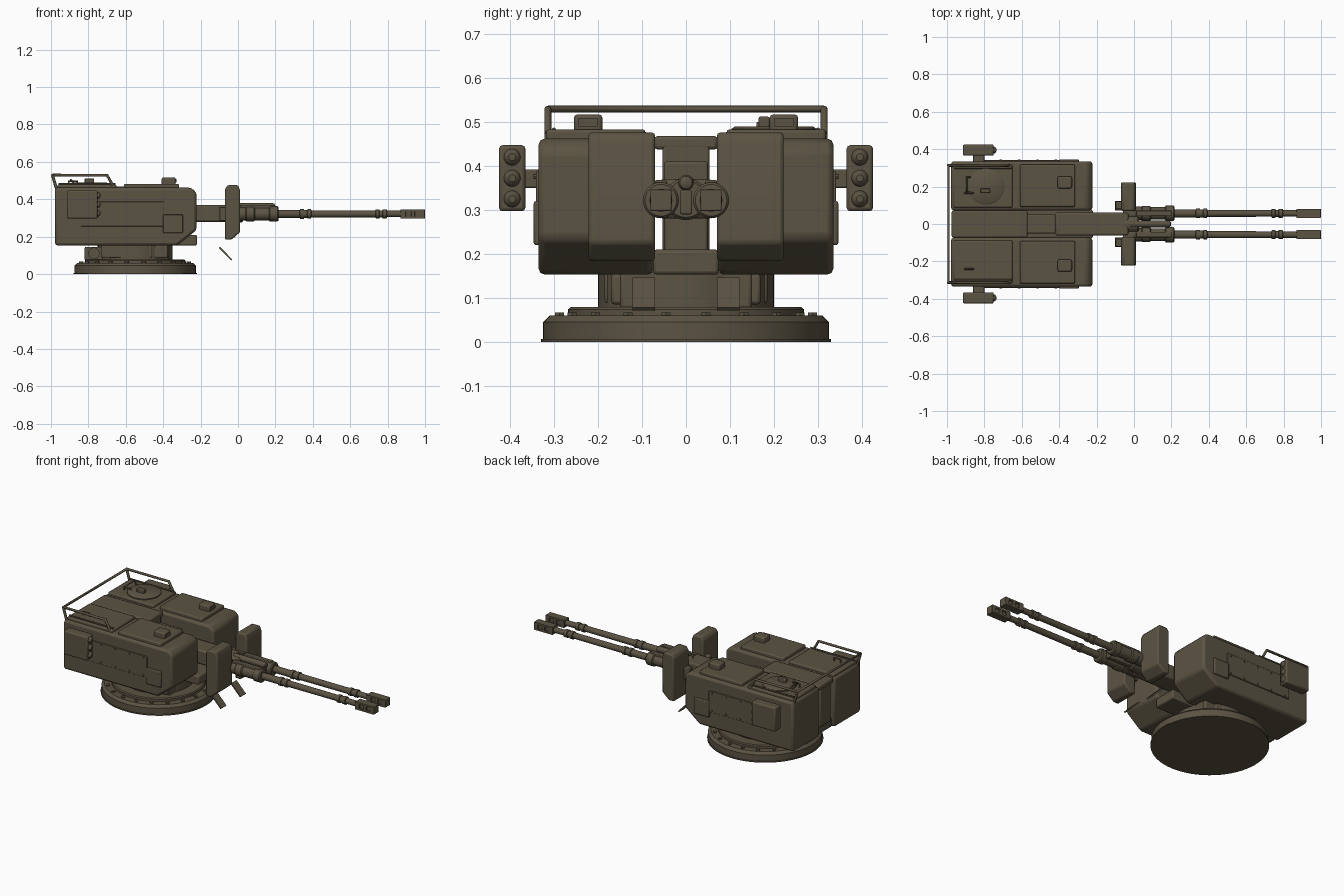
import bpy, bmesh, math
from mathutils import Matrix, Vector

paint = bpy.data.materials.new("olive_brown_paint")
paint.diffuse_color = (0.105, 0.087, 0.056, 1)


def finish(name, bm, bevel=0.0, smooth=35):
    bmesh.ops.recalc_face_normals(bm, faces=bm.faces)
    me = bpy.data.meshes.new(name)
    bm.to_mesh(me)
    bm.free()
    ob = bpy.data.objects.new(name, me)
    bpy.context.collection.objects.link(ob)
    me.materials.append(paint)
    if bevel:
        m = ob.modifiers.new("bevel", 'BEVEL')
        m.width, m.segments, m.limit_method = bevel, 2, 'ANGLE'
    bpy.ops.object.select_all(action='DESELECT')
    bpy.context.view_layer.objects.active = ob
    ob.select_set(True)
    bpy.ops.object.shade_smooth_by_angle(angle=math.radians(smooth))
    return ob


def box(name, x, y, z, bevel=0.0):
    """Box from three (min, max) ranges."""
    bm = bmesh.new()
    bmesh.ops.create_cube(bm, size=1)
    for v in bm.verts:
        for i, (a, b) in enumerate((x, y, z)):
            v.co[i] = (a + b) / 2 + v.co[i] * (b - a)
    return finish(name, bm, bevel)


def extrude(name, pts, y0, y1, bevel=0.0):
    """Side profile (x, z) extruded along y."""
    bm = bmesh.new()
    f = bm.faces.new([bm.verts.new((x, y0, z)) for x, z in pts])
    r = bmesh.ops.extrude_face_region(bm, geom=[f])
    bmesh.ops.translate(bm, vec=(0, y1 - y0, 0),
                        verts=[v for v in r['geom'] if isinstance(v, bmesh.types.BMVert)])
    return finish(name, bm, bevel)


def lathe(name, pts, pos, axis='Z', n=32):
    """Profile of (radius, height) turned round an axis, ends capped."""
    bm = bmesh.new()
    rot = {'Z': Matrix(), 'X': Matrix.Rotation(math.pi / 2, 4, 'Y'),
           'Y': Matrix.Rotation(-math.pi / 2, 4, 'X')}[axis]
    rings = []
    for r, h in pts:
        rings.append([bm.verts.new(Vector(pos) + rot @ Vector((
            r * math.cos(2 * math.pi * i / n), r * math.sin(2 * math.pi * i / n), h))) for i in range(n)])
    for a, b in zip(rings, rings[1:]):
        for i in range(n):
            bm.faces.new((a[i], a[(i + 1) % n], b[(i + 1) % n], b[i]))
    bm.faces.new(rings[0])
    bm.faces.new(rings[-1])
    return finish(name, bm)


def tube(name, pts, r):
    """Bent bar along a path."""
    cu = bpy.data.curves.new(name, 'CURVE')
    cu.dimensions, cu.bevel_depth, cu.bevel_resolution, cu.use_fill_caps = '3D', r, 2, True
    sp = cu.splines.new('POLY')
    sp.points.add(len(pts) - 1)
    for p, c in zip(sp.points, pts):
        p.co = (*c, 1)
    ob = bpy.data.objects.new(name, cu)
    bpy.context.collection.objects.link(ob)
    cu.materials.append(paint)


def span(s, a, b):
    return tuple(sorted((s * a, s * b)))


# base ring with bolts
CX = -0.55
lathe("base_ring", [(0.33, 0), (0.33, 0.007), (0.325, 0.007), (0.325, 0.045), (0.31, 0.06),
                    (0.268, 0.06), (0.268, 0.074), (0.262, 0.079)], (CX, 0, 0), n=64)
for i in range(20):
    a = 2 * math.pi * (i + 0.5) / 20
    lathe("base_bolt", [(0.012, 0), (0.012, 0.008)],
          (CX + 0.291 * math.cos(a), 0.291 * math.sin(a), 0.059), n=6)

# pedestal
lathe("pedestal_drum", [(0.2, 0.07), (0.2, 0.16)], (CX, 0, 0), n=48)
box("pedestal_block", (-0.73, -0.37), (-0.15, 0.15), (0.075, 0.16), 0.008)
for s in (1, -1):
    box("pedestal_side", (-0.73, -0.46), span(s, 0.1, 0.185), (0.088, 0.16), 0.006)
    box("pedestal_lug", (-0.46, -0.375), span(s, 0.115, 0.17), (0.085, 0.155), 0.008)
    lathe("pedestal_motor", [(0.03, -0.04), (0.03, 0.035), (0.024, 0.04)], (-0.77, s * 0.13, 0.112), 'Y', 24)
    box("motor_mount", (-0.82, -0.72), span(s, 0.08, 0.15), (0.075, 0.145), 0.006)

# centre spine between the two halves
box("centre_floor", (-0.96, -0.22), (-0.075, 0.075), (0.153, 0.21), 0.008)
box("centre_spine", (-0.965, -0.42), (-0.05, 0.05), (0.2, 0.41), 0.006)
box("centre_roof", (-0.975, -0.57), (-0.072, 0.072), (0.437, 0.468), 0.008)
box("centre_rear", (-0.97, -0.57), (-0.053, 0.053), (0.2, 0.45), 0.006)
box("gun_cradle", (-0.42, -0.03), (-0.062, 0.062), (0.28, 0.37), 0.01)

hull = [(-0.978, 0.153), (-0.325, 0.153), (-0.222, 0.235), (-0.222, 0.435), (-0.25, 0.462), (-0.978, 0.462)]
shield = [(-0.07, 0.455), (-0.055, 0.476), (0.0, 0.476), (0.012, 0.445), (0.012, 0.225),
          (-0.035, 0.184), (-0.07, 0.184)]

for s in (1, -1):
    # hull half and roof plates
    extrude("hull_half", hull, *span(s, 0.073, 0.335), bevel=0.014)
    box("rear_roof_plate", (-0.965, -0.65), span(s, 0.088, 0.318), (0.45, 0.478), 0.007)
    box("front_roof_plate", (-0.61, -0.315), span(s, 0.092, 0.318), (0.45, 0.483), 0.007)
    box("roof_sensor", (-0.408, -0.333), span(s, 0.19, 0.255), (0.475, 0.517), 0.008)
    box("roof_sensor_visor", (-0.335, -0.329), span(s, 0.2, 0.245), (0.49, 0.508))
    tube("roof_side_bar", [(-0.96, s * 0.3, 0.482), (-0.655, s * 0.3, 0.482)], 0.005)

    # side panel, bolts and box
    box("side_panel", (-0.84, -0.395), span(s, 0.33, 0.341), (0.255, 0.388), 0.003)
    for i in range(5):
        for z in (0.267, 0.376):
            lathe("panel_bolt", [(0.006, -0.004), (0.006, 0.004)],
                  (-0.81 + i * 0.098, s * 0.342, z), 'Y', 8)
    box("side_box", (-0.4, -0.295), span(s, 0.325, 0.346), (0.22, 0.32), 0.005)

    # grenade launcher
    box("launcher_bracket", (-0.86, -0.8), span(s, 0.33, 0.372), (0.35, 0.392), 0.004)
    box("launcher_body", (-0.915, -0.75), span(s, 0.365, 0.425), (0.297, 0.447), 0.008)
    for z in (0.325, 0.372, 0.42):
        lathe("launcher_tube", [(0.019, 0), (0.019, 0.006), (0.015, 0.014), (0.008, 0.019)],
              (-0.755, s * 0.395, z), 'X', 20)

    # gun shield with back stay
    extrude("gun_shield", shield, *span(s, 0.07, 0.222), bevel=0.008)
    box("shield_stay", (-0.1, -0.06), span(s, 0.08, 0.12), (0.285, 0.36), 0.005)
    box("shield_mount", (-0.06, 0.0), span(s, 0.05, 0.085), (0.285, 0.365))

    # ejection chute
    extrude("ejection_chute", [(-0.102, 0.14), (-0.096, 0.146), (-0.03, 0.078), (-0.036, 0.072)],
            *span(s, 0.071, 0.122))

    # gun sleeve, barrel and collars
    g = (0, s * 0.057, 0.322)
    lathe("gun_sleeve", [(0.036, -0.06), (0.036, 0.04), (0.04, 0.045), (0.04, 0.085), (0.034, 0.09),
                         (0.034, 0.165), (0.041, 0.17), (0.041, 0.21), (0.036, 0.216), (0.02, 0.217)], g, 'X', 28)
    lathe("gun_barrel", [(0.021, 0.2), (0.021, 0.33), (0.026, 0.332), (0.026, 0.352), (0.021, 0.354),
                         (0.021, 0.37), (0.025, 0.372), (0.025, 0.39), (0.019, 0.392), (0.018, 0.735),
                         (0.024, 0.737), (0.024, 0.755), (0.019, 0.757), (0.019, 0.772), (0.024, 0.774),
                         (0.024, 0.795), (0.017, 0.797), (0.017, 0.88)], g, 'X', 20)
    # muzzle brake: three baffles joined by top and bottom plates
    gy = (s * 0.057 - 0.024, s * 0.057 + 0.024)
    for a, b in ((0.868, 0.898), (0.925, 0.945), (0.972, 1.0)):
        box("muzzle_baffle", (a, b), gy, (0.298, 0.346), 0.003)
    for z in ((0.298, 0.309), (0.335, 0.346)):
        box("muzzle_plate", (0.87, 0.998), gy, z)
    box("muzzle_core", (0.89, 0.98), (gy[0] + 0.008, gy[1] - 0.008), (0.305, 0.34))
    lathe("muzzle_bore", [(0.012, 0.99), (0.012, 1.0), (0.007, 1.0), (0.007, 0.985)], g, 'X', 16)
    # gun feed box on the sleeve
    box("sleeve_rail", (0.01, 0.2), (s * 0.057 - 0.014, s * 0.057 + 0.014), (0.34, 0.368), 0.004)

# central gun clamp and sight
lathe("gun_clamp", [(0.048, -0.05), (0.048, 0.02), (0.042, 0.028)], (0, 0, 0.325), 'X', 32)
box("clamp_bar", (0.02, 0.19), (-0.014, 0.014), (0.29, 0.345), 0.004)
lathe("coaxial_sight", [(0.018, -0.02), (0.018, 0.185), (0.014, 0.195), (0.006, 0.199)], (0, 0, 0.362), 'X', 20)

# hatch on one roof, handles on both
lathe("hatch_lid", [(0.097, 0.47), (0.097, 0.484), (0.088, 0.49)], (-0.79, 0.2, 0), n=40)
tube("hatch_handle", [(-0.875, 0.25, 0.48), (-0.895, 0.25, 0.505), (-0.895, 0.17, 0.505),
                      (-0.875, 0.17, 0.48)], 0.005)
box("hatch_hinge", (-0.82, -0.77), (0.165, 0.19), (0.485, 0.512), 0.004)
for y in (0.165, -0.24):
    tube("roof_handle", [(-0.905, y, 0.475), (-0.905, y, 0.497), (-0.86, y, 0.497), (-0.86, y, 0.475)], 0.005)

# rear guard rail
Y = 0.314
tube("guard_rail", [(-0.67, -Y, 0.475), (-0.7, -Y, 0.529), (-0.992, -Y, 0.529), (-0.992, Y, 0.529),
                    (-0.7, Y, 0.529), (-0.67, Y, 0.475)], 0.008)
for s in (1, -1):
    tube("rail_post", [(-0.992, s * Y, 0.529), (-0.97, s * Y, 0.455)], 0.008)
